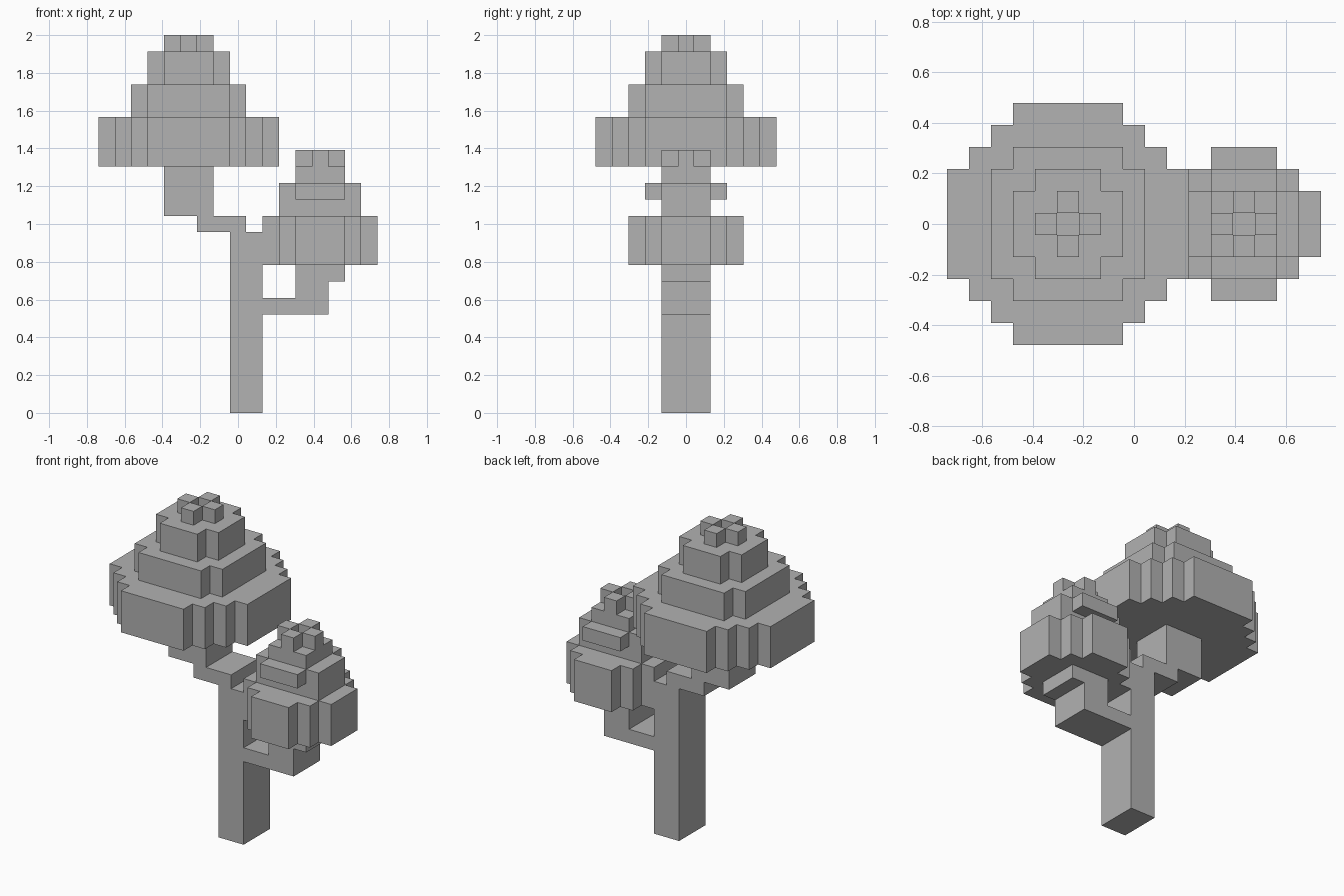
import bpy
import bmesh

if "Cube" in bpy.data.objects:
    bpy.data.objects.remove(bpy.data.objects["Cube"], do_unlink=True)

U = 2 / 23  # edge of one block; all sizes below count blocks

grey = bpy.data.materials.new("plain grey")
grey.use_nodes = True
colour = (0.445, 0.445, 0.445, 1)
grey.diffuse_color = colour
grey.node_tree.nodes["Principled BSDF"].inputs["Base Color"].default_value = colour


def outline(steps):
    """Stepped outline, mirrored from one quarter given as half sizes (x, y)."""
    quarter = [steps[0]]
    for (_, y0), (x1, y1) in zip(steps, steps[1:]):
        quarter += [(x1, y0), (x1, y1)]
    half = quarter + [(-x, y) for x, y in reversed(quarter)]
    return half + [(x, -y) for x, y in reversed(half)]


def add_prism(bm, cx, cy, z0, z1, steps):
    verts = [bm.verts.new(((cx + x) * U, (cy + y) * U, z0 * U))
             for x, y in outline(steps)]
    base = bm.faces.new(verts)
    top = bmesh.ops.extrude_face_region(bm, geom=[base], use_keep_orig=True)["geom"]
    moved = [v for v in top if isinstance(v, bmesh.types.BMVert)]
    bmesh.ops.translate(bm, verts=moved, vec=(0, 0, (z1 - z0) * U))


def make(name, prisms):
    bm = bmesh.new()
    for prism in prisms:
        add_prism(bm, *prism)
    bmesh.ops.recalc_face_normals(bm, faces=bm.faces)
    mesh = bpy.data.meshes.new(name)
    bm.to_mesh(mesh)
    bm.free()
    mesh.materials.append(grey)
    obj = bpy.data.objects.new(name, mesh)
    bpy.context.collection.objects.link(obj)


def make_wood(name, x0, x1, z0, z1):
    make(name, [((x0 + x1) / 2, 0, z0, z1, [((x1 - x0) / 2, 1.5)])])


def make_tip(name, cx, z):
    # four single blocks around an open centre
    make(name, [(cx + dx, dy, z, z + 1, [(0.5, 0.5)])
                for dx, dy in ((1, 0), (-1, 0), (0, 1), (0, -1))])


# Trunk and the stepped limb to the large crown
make_wood("trunk", -0.5, 1.5, 0, 11)
make_wood("limb_step", -2.5, 0.5, 11, 12)
make_wood("limb_top", -4.5, -1.5, 12, 15)

# Side branch to the small crown
make_wood("branch_base", 1.5, 5.5, 6, 7)
make_wood("branch_middle", 3.5, 5.5, 7, 8)
make_wood("branch_top", 3.5, 6.5, 8, 9)

# Large crown
LARGE = -3
make("large_crown_bottom", [(LARGE, 0, 15, 18,
     [(5.5, 2.5), (4.5, 3.5), (3.5, 4.5), (2.5, 5.5)])])
make("large_crown_middle", [(LARGE, 0, 18, 20, [(3.5, 2.5), (2.5, 3.5)])])
make("large_crown_upper", [(LARGE, 0, 20, 22, [(2.5, 1.5), (1.5, 2.5)])])
make_tip("large_crown_tip", LARGE, 22)

# Small crown, with a ledge overhanging front and back
SMALL = 5
make("small_crown_bottom", [(SMALL, 0, 9, 12, [(3.5, 1.5), (2.5, 2.5), (1.5, 3.5)])])
make("small_crown_neck", [(SMALL, 0, 12, 13, [(2.5, 1.5)])])
make("small_crown_ledge", [(SMALL, 0, 13, 14, [(2.5, 1.5), (1.5, 2.5)])])
make("small_crown_upper", [(SMALL, 0, 14, 15, [(1.5, 1.5)])])
make_tip("small_crown_tip", SMALL, 15)
